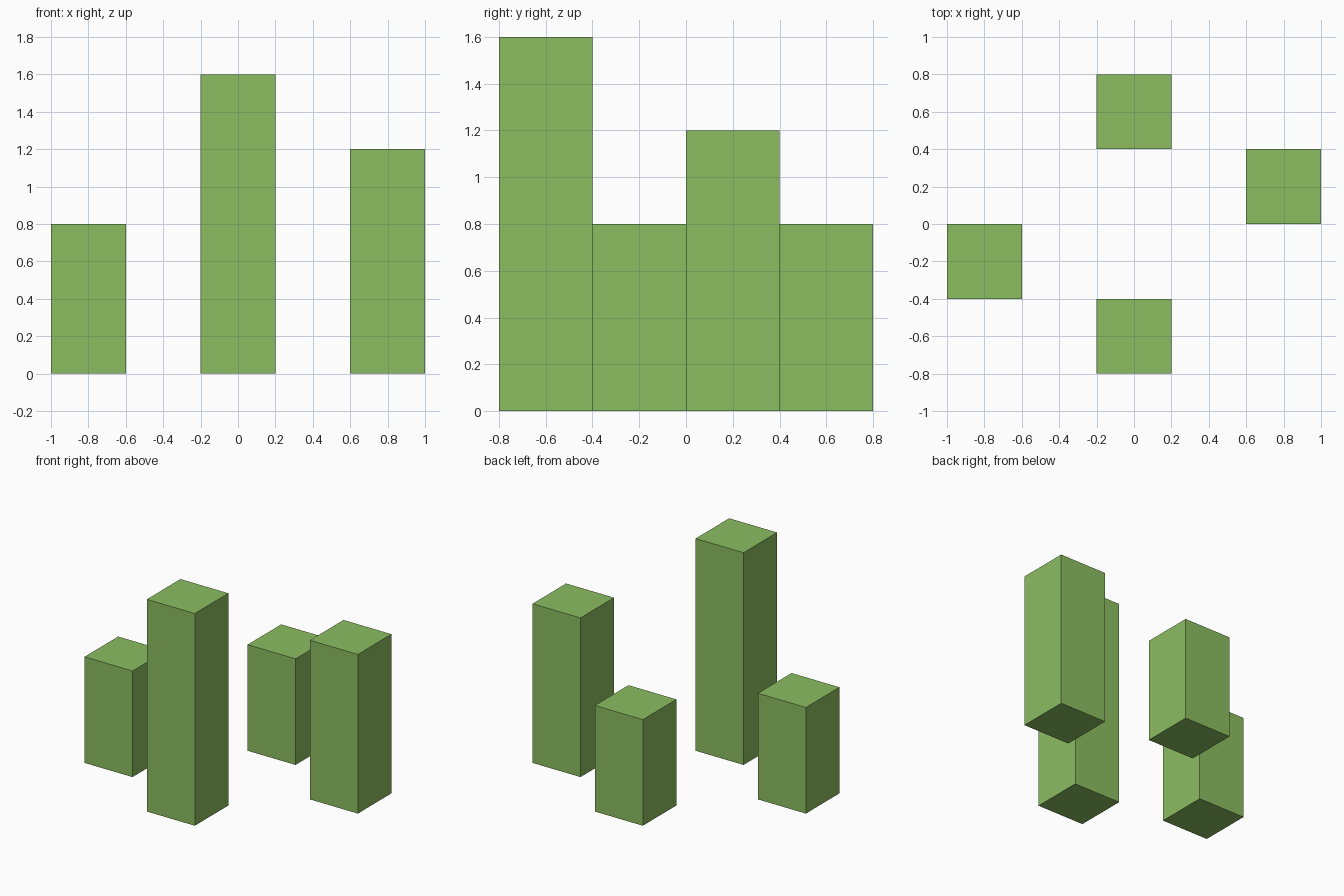
import bpy

if "Cube" in bpy.data.objects:
    bpy.data.objects.remove(bpy.data.objects["Cube"])

SIDE = 0.4

green = bpy.data.materials.new("green")
green.diffuse_color = (0.26, 0.51, 0.12, 1.0)
green.use_nodes = True
green.node_tree.nodes["Principled BSDF"].inputs["Base Color"].default_value = green.diffuse_color


def pillar(name, x, y, height):
    """Square pillar standing on z = 0."""
    bpy.ops.mesh.primitive_cube_add(size=1, location=(x, y, height / 2))
    obj = bpy.context.object
    obj.name = name
    obj.scale = (SIDE, SIDE, height)
    bpy.ops.object.transform_apply(location=False, rotation=False, scale=True)
    obj.data.materials.append(green)
    return obj


# Four separate pillars of different heights
pillar("front_pillar", 0.0, -0.6, 1.6)
pillar("left_pillar", -0.8, -0.2, 0.8)
pillar("right_pillar", 0.8, 0.2, 1.2)
pillar("back_pillar", 0.0, 0.6, 0.8)
